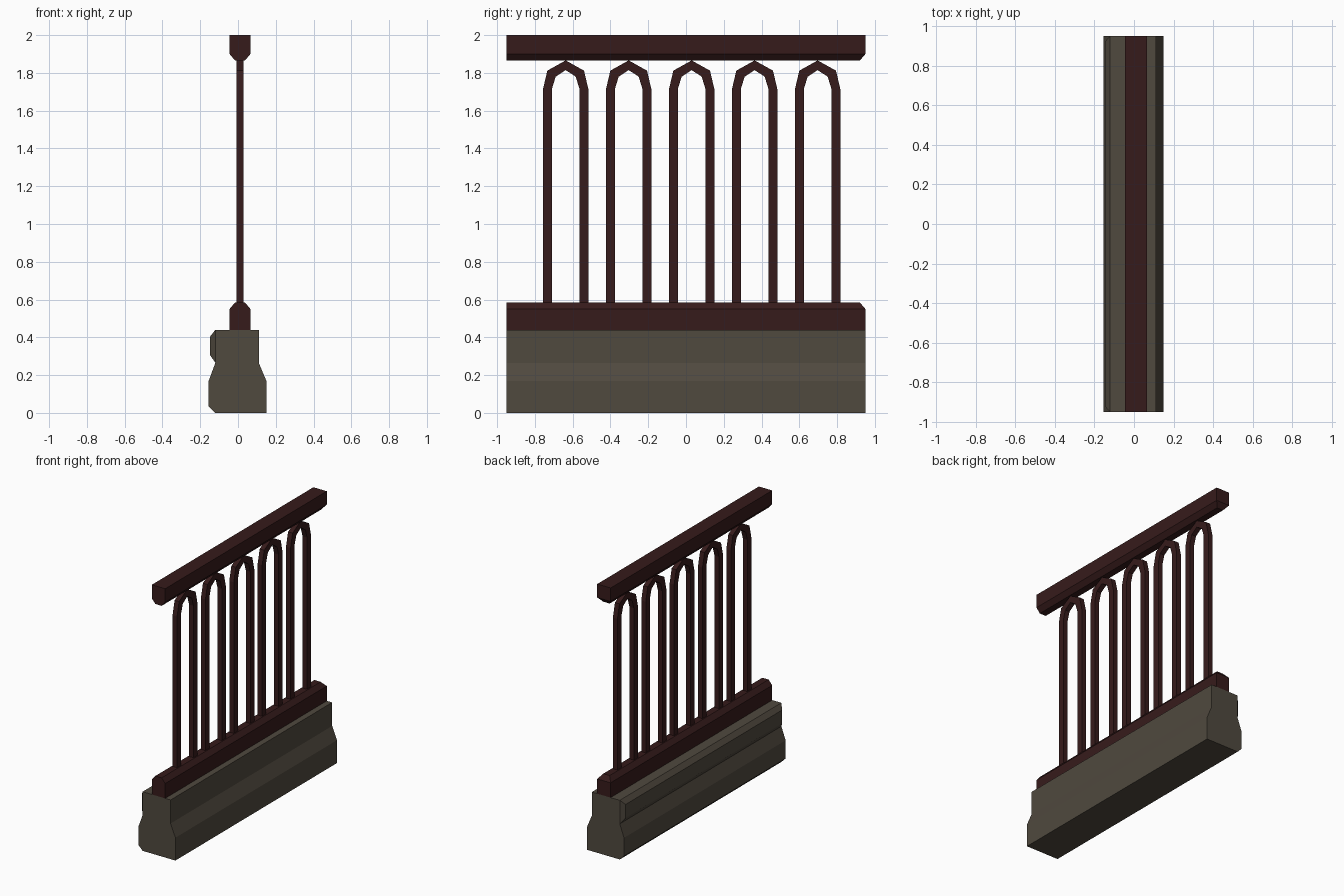
import bpy, bmesh

if "Cube" in bpy.data.objects:
    bpy.data.objects.remove(bpy.data.objects["Cube"])


def material(name, rgb):
    m = bpy.data.materials.new(name)
    m.diffuse_color = (*rgb, 1)
    m.use_nodes = True
    m.node_tree.nodes["Principled BSDF"].inputs["Base Color"].default_value = m.diffuse_color
    return m


STONE = material("stone", (0.08, 0.067, 0.049))
IRON = material("dark_red_iron", (0.037, 0.011, 0.011))


def finish(name, bm, mat):
    bmesh.ops.recalc_face_normals(bm, faces=bm.faces)
    me = bpy.data.meshes.new(name)
    bm.to_mesh(me)
    bm.free()
    me.materials.append(mat)
    ob = bpy.data.objects.new(name, me)
    bpy.context.collection.objects.link(ob)
    return ob


def bar(name, points, caps, mat, half=0.95):
    """Profile along y; each point is (x, z, inset at -y end, inset at +y end)."""
    bm = bmesh.new()
    a = [bm.verts.new((x, -half + i0, z)) for x, z, i0, i1 in points]
    b = [bm.verts.new((x, half - i1, z)) for x, z, i0, i1 in points]
    n = len(points)
    for i in range(n):
        j = (i + 1) % n
        bm.faces.new((a[i], a[j], b[j], b[i]))
    for cap in caps:
        bm.faces.new([a[i] for i in cap])
        bm.faces.new([b[i] for i in cap])
    return finish(name, bm, mat)


# Stone base with a moulded ledge on the -x side
base = [(-0.12, 0, 0, 0), (0.15, 0, 0, 0), (0.15, 0.17, 0, 0), (0.11, 0.265, 0, 0),
        (0.11, 0.44, 0, 0), (-0.12, 0.44, 0, 0), (-0.147, 0.405, 0.03, 0.03),
        (-0.147, 0.305, 0.03, 0.03), (-0.12, 0.265, 0, 0), (-0.155, 0.17, 0, 0),
        (-0.155, 0.035, 0, 0)]
bar("stone_base", base, [(0, 1, 2, 3, 4, 5, 8, 9, 10), (5, 6, 7, 8)], STONE)


# Handrail and its mirrored twin, bevelled towards the balusters
def rail(name, z_flat, z_bend, z_tip):
    c = 0.0105
    pts = [(c - 0.055, z_flat, 0, 0), (c + 0.055, z_flat, 0, 0), (c + 0.055, z_bend, 0, 0),
           (c + 0.026, z_tip, 0, 0.03), (c - 0.026, z_tip, 0, 0.03), (c - 0.055, z_bend, 0, 0)]
    bar(name, pts, [(0, 1, 2, 5), (2, 3, 4, 5)], IRON)


rail("top_rail", 2.0, 1.9, 1.865)
rail("bottom_rail", 0.44, 0.55, 0.585)

# Arched balusters: matching outer and inner outlines (half arch, mirrored)
outer = [(0.121, 0.57), (0.121, 1.71), (0.097, 1.812), (0, 1.866)]
inner = [(0.073, 0.57), (0.073, 1.715), (0.053, 1.78), (0, 1.815)]


def mirror(half):
    return [(-y, z) for y, z in half] + half[-2::-1]


for k in range(5):
    yc = -0.637 + 0.3335 * k
    bm = bmesh.new()
    rings = []
    for (yo, zo), (yi, zi) in zip(mirror(outer), mirror(inner)):
        rings.append([bm.verts.new((x, yc + y, z)) for x, y, z in
                      ((-0.008, yo, zo), (0.029, yo, zo), (0.029, yi, zi), (-0.008, yi, zi))])
    for r, s in zip(rings, rings[1:]):
        for i in range(4):
            j = (i + 1) % 4
            bm.faces.new((r[i], r[j], s[j], s[i]))
    bm.faces.new(rings[0])
    bm.faces.new(rings[-1])
    finish(f"arched_baluster_{k + 1}", bm, IRON)
